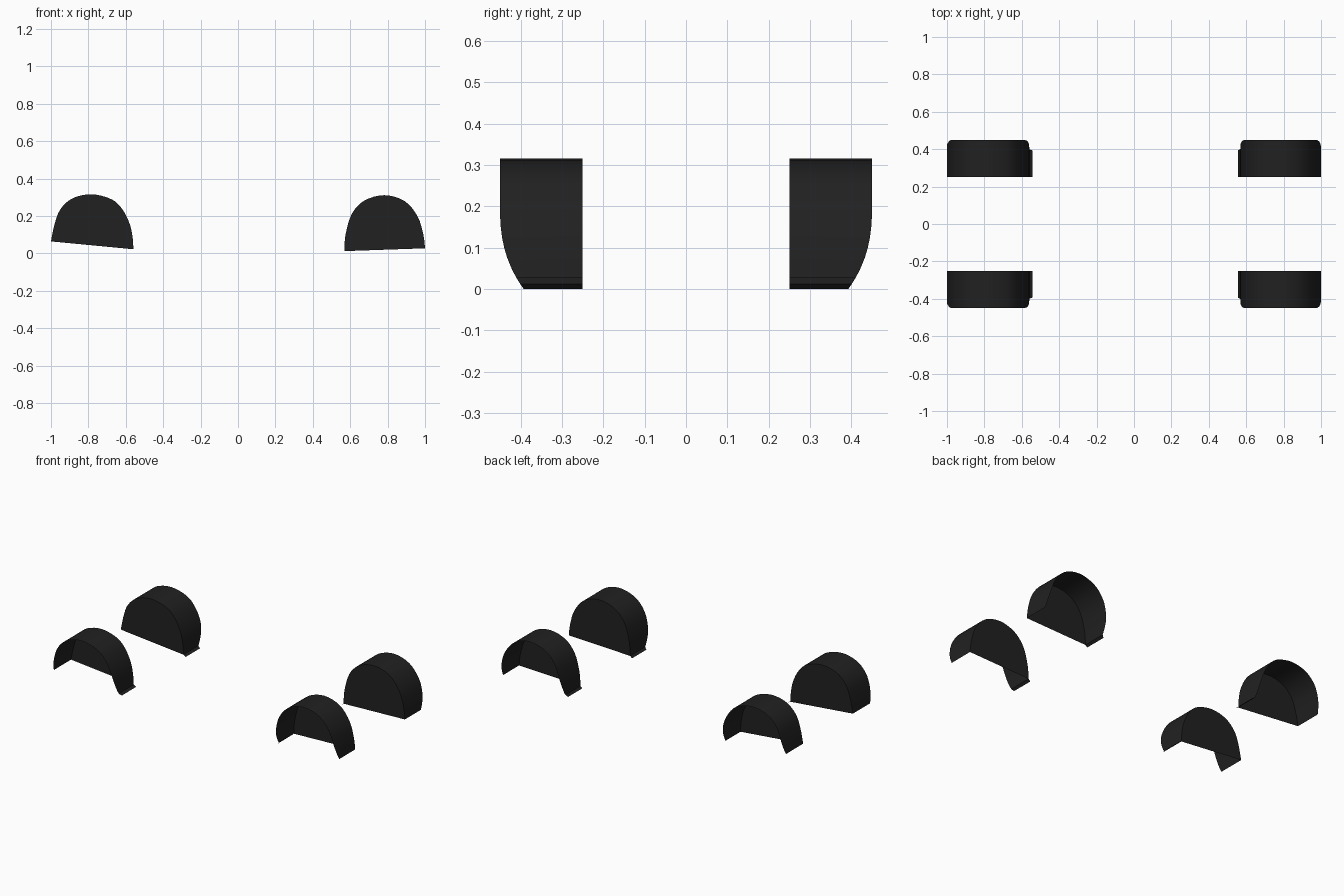
import bpy, bmesh, math

if "Cube" in bpy.data.objects:
    bpy.data.objects.remove(bpy.data.objects["Cube"])

mat = bpy.data.materials.new("black_plastic")
mat.diffuse_color = (0.015, 0.015, 0.015, 1)
mat.use_nodes = True
mat.node_tree.nodes["Principled BSDF"].inputs["Base Color"].default_value = mat.diffuse_color

INNER_Y, OUTER_Y = 0.25, 0.45

# Arch outlines in x, z; the first point is the lip that kicks out at the foot
ARCHES = {
    "left": [(-.543, .012), (-.559, .022), (-.564, .09), (-.58, .16), (-.618, .235), (-.676, .289),
             (-.783, .316), (-.885, .294), (-.95, .235), (-.981, .155), (-1.0, .064)],
    "right": [(.555, .0), (.568, .012), (.575, .10), (.608, .21), (.675, .282), (.783, .311),
              (.89, .28), (.96, .198), (.991, .10), (1.0, .027)],
}


def smooth_path(pts, steps=4):
    """Catmull-Rom curve through the points."""
    ext = [pts[0]] + pts + [pts[-1]]
    out = []
    for a, b, c, d in zip(ext, ext[1:], ext[2:], ext[3:]):
        for k in range(steps):
            t = k / steps
            out.append(tuple(0.5 * (2 * q + (r - p) * t + (2 * p - 5 * q + 4 * r - s) * t * t
                                    + (3 * q - p - 3 * r + s) * t ** 3)
                             for p, q, r, s in zip(a, b, c, d)))
    return out + [pts[-1]]


def outer_edge(z, foot):
    """Outer rim curves inward near the foot of the arch."""
    return OUTER_Y - 0.057 * max(0, 1 - (z - foot) / 0.2) ** 2.5


def wheel_liner(name, pts, side):
    path = [pts[0]] + smooth_path(pts[1:])
    foot = pts[0][1]
    bm = bmesh.new()
    inner = [bm.verts.new((x, side * INNER_Y, z)) for x, z in path]
    outer = [bm.verts.new((x, side * outer_edge(z, foot), z)) for x, z in path]
    # Curved arch strip
    for i in range(len(path) - 1):
        bm.faces.new((inner[i], inner[i + 1], outer[i + 1], outer[i]))
    # Flat inner wall; the outer side and the bottom stay open
    bm.faces.new(inner[1:])
    bmesh.ops.recalc_face_normals(bm, faces=bm.faces)
    wall = max(bm.faces, key=lambda f: len(f.verts))
    if wall.normal.y * side > 0:
        bmesh.ops.reverse_faces(bm, faces=bm.faces)
    mesh = bpy.data.meshes.new(name)
    bm.to_mesh(mesh)
    bm.free()
    mesh.materials.append(mat)
    ob = bpy.data.objects.new(name, mesh)
    bpy.context.collection.objects.link(ob)
    bpy.ops.object.select_all(action='DESELECT')
    ob.select_set(True)
    bpy.context.view_layer.objects.active = ob
    bpy.ops.object.shade_smooth_by_angle(angle=math.radians(35))


# Four liners: an arch at each end, mirrored front to back
for end, pts in ARCHES.items():
    for label, side in (("front", -1), ("back", 1)):
        wheel_liner(f"wheel_liner_{end}_{label}", pts, side)
